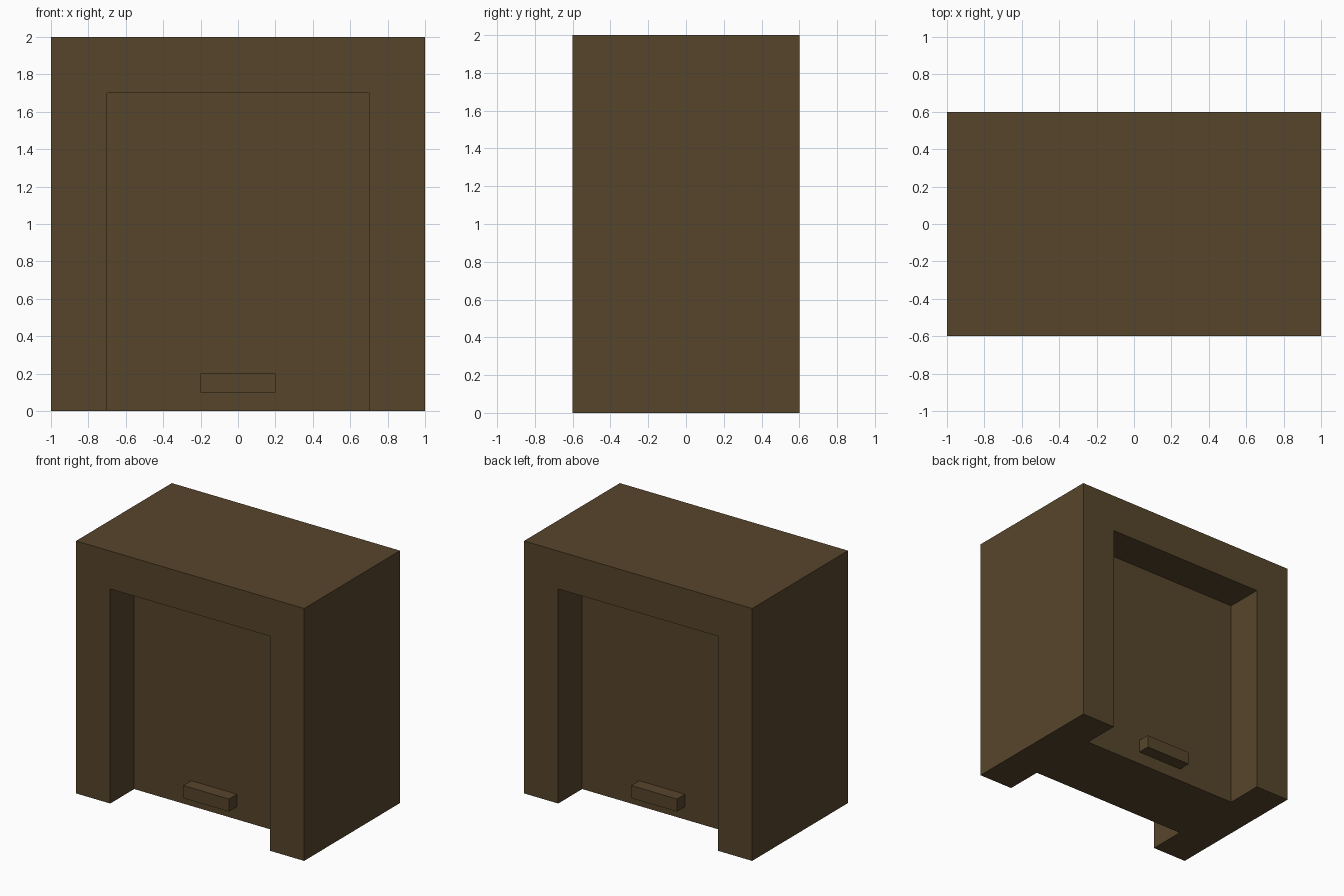
import bpy

if "Cube" in bpy.data.objects:
    bpy.data.objects.remove(bpy.data.objects["Cube"], do_unlink=True)

# Single brown finish
brown = bpy.data.materials.new("dark_brown")
brown.use_nodes = True
color = (0.095, 0.06, 0.025, 1)
brown.diffuse_color = color
shader = next(n for n in brown.node_tree.nodes if n.type == "BSDF_PRINCIPLED")
shader.inputs["Base Color"].default_value = color
shader.inputs["Roughness"].default_value = 0.8


def box(name, low, high):
    """Axis-aligned box between two corners."""
    center = [(a + b) / 2 for a, b in zip(low, high)]
    bpy.ops.mesh.primitive_cube_add(size=1, location=center)
    obj = bpy.context.object
    obj.name = obj.data.name = name
    obj.scale = [b - a for a, b in zip(low, high)]
    bpy.ops.object.transform_apply(location=True, rotation=False, scale=True)
    obj.data.materials.append(brown)
    return obj


# Main block with its front and back recesses
body = box("doorway_block", (-1, -0.6, 0), (1, 0.6, 2))
for side in (-1, 1):
    near, far = sorted((side * 0.3, side * 0.8))
    cutter = box("recess_cutter", (-0.7, near, -0.2), (0.7, far, 1.7))
    cutter.hide_render = True
    cut = body.modifiers.new("recess", "BOOLEAN")
    cut.operation = "DIFFERENCE"
    cut.solver = "EXACT"
    cut.object = cutter
    bpy.ops.object.select_all(action="DESELECT")
    body.select_set(True)
    bpy.context.view_layer.objects.active = body
    bpy.ops.object.modifier_apply(modifier=cut.name)
    bpy.data.objects.remove(cutter, do_unlink=True)

# Low pull handles on both door faces
for name, side in (("front_handle", -1), ("back_handle", 1)):
    near, far = sorted((side * 0.3, side * 0.4))
    box(name, (-0.2, near, 0.1), (0.2, far, 0.2))
